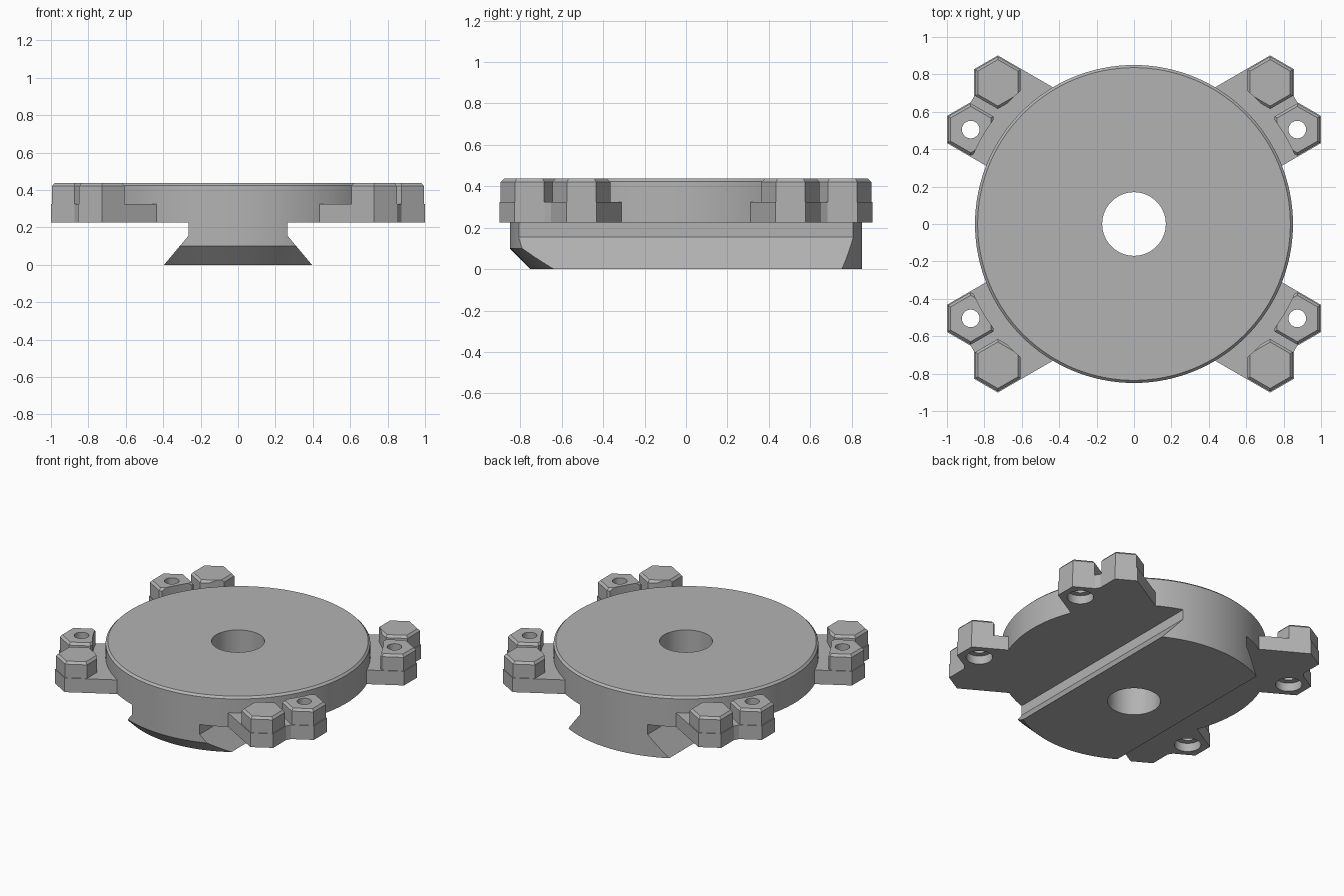
import bpy, bmesh
from math import sin, cos, pi, radians, atan2

if "Cube" in bpy.data.objects:
    bpy.data.objects.remove(bpy.data.objects["Cube"])

grey = bpy.data.materials.new("machined_grey")
grey.use_nodes = True
colour = (0.45, 0.45, 0.45, 1)
grey.diffuse_color = colour
grey.node_tree.nodes["Principled BSDF"].inputs["Base Color"].default_value = colour

BOTTOM, LEDGE, TOP = 0.225, 0.325, 0.437
DISC_R, SEGMENTS = 0.85, 128


def finish(name, bm):
    bmesh.ops.recalc_face_normals(bm, faces=bm.faces)
    mesh = bpy.data.meshes.new(name)
    bm.to_mesh(mesh)
    bm.free()
    mesh.materials.append(grey)
    obj = bpy.data.objects.new(name, mesh)
    bpy.context.collection.objects.link(obj)
    return obj


def loft(name, loops, closed=False):
    """Bridge matching loops of points; cap the ends, or close into a ring."""
    bm = bmesh.new()
    rings = [[bm.verts.new(p) for p in loop] for loop in loops]
    n = len(rings[0])
    pairs = list(zip(rings, rings[1:]))
    if closed:
        pairs.append((rings[-1], rings[0]))
    else:
        bm.faces.new(rings[0])
        bm.faces.new(rings[-1])
    for a, b in pairs:
        for i in range(n):
            j = (i + 1) % n
            bm.faces.new((a[i], a[j], b[j], b[i]))
    return finish(name, bm)


def polygon(radius, sides, centre=(0, 0), start=0):
    return [(centre[0] + radius * cos(start + 2 * pi * i / sides),
             centre[1] + radius * sin(start + 2 * pi * i / sides)) for i in range(sides)]


def at(points, z):
    return [(x, y, z) for x, y in points]


def cylinder(name, radius, z0, z1, centre=(0, 0), sides=SEGMENTS):
    ring = polygon(radius, sides, centre)
    return loft(name, [at(ring, z0), at(ring, z1)])


def select(obj):
    bpy.ops.object.select_all(action="DESELECT")
    obj.select_set(True)
    bpy.context.view_layer.objects.active = obj


def cut(obj, tool, operation="DIFFERENCE"):
    tool.hide_render = True
    mod = obj.modifiers.new("cut", "BOOLEAN")
    mod.operation, mod.object, mod.solver = operation, tool, "EXACT"
    select(obj)
    bpy.ops.object.modifier_apply(modifier=mod.name)
    bpy.data.objects.remove(tool)


def smooth(obj):
    select(obj)
    bpy.ops.object.shade_smooth_by_angle(angle=radians(25))


def mirror(obj):
    mod = obj.modifiers.new("four_corners", "MIRROR")
    mod.use_axis = (True, True, False)
    mod.use_mirror_merge = False


# Bored disc with a chamfered upper rim
profile = [(0.17, BOTTOM), (DISC_R, BOTTOM), (DISC_R, TOP - 0.014),
           (DISC_R - 0.014, TOP), (0.17, TOP)]
disc = loft("disc", [at(polygon(r, SEGMENTS), z) for r, z in profile], closed=True)
smooth(disc)

# Dovetail rail, trimmed round, with a conical chamfer on its front end
half = [(0.395, 0), (0.265, 0.155), (0.265, BOTTOM + 0.005)]
section = half + [(-x, z) for x, z in reversed(half)]
rail = loft("dovetail_rail", [[(x, y, z) for x, z in section] for y in (-1, 1)])
round_loop = polygon(DISC_R, SEGMENTS)
tip = [(x * 0.765, y * 0.765) if y < 0 else (x, y) for x, y in round_loop]
trimmer = loft("rail_trimmer", [at(tip, -0.1), at(round_loop, 0.1), at(round_loop, 0.4)])
cut(rail, trimmer, "INTERSECT")
cut(rail, cylinder("rail_bore", 0.17, -0.1, 0.4))
smooth(rail)

# Lug base: two merged hexagons blending back to the disc
PLAIN, BORED, HEX_R = (0.728, 0.755), (0.873, 0.505), 0.146
hex_a = polygon(HEX_R, 6, PLAIN, pi / 2)
hex_b = polygon(HEX_R, 6, BORED, pi / 2)
root_a, root_b = (0.435, 0.732), (0.78, 0.305)
a0, a1 = atan2(root_b[1], root_b[0]), atan2(root_a[1], root_a[0])
arc = [(0.845 * cos(a0 + (a1 - a0) * i / 12), 0.845 * sin(a0 + (a1 - a0) * i / 12))
       for i in range(1, 12)]
outline = ([root_a, hex_a[0], hex_a[5], hex_a[4]] +
           [hex_b[i] for i in (0, 5, 4, 3)] + [root_b] + arc)
base = loft("lug_base", [at(outline, BOTTOM), at(outline, LEDGE)])
cut(base, cylinder("counterbore", 0.085, 0.1, 0.285, BORED, 48))
cut(base, cylinder("lug_drill", 0.047, 0.1, 0.5, BORED, 48))
smooth(base)
mirror(base)

# Chamfered hexagonal posts, relieved to clear the disc
for name, centre in (("plain_post", PLAIN), ("bored_post", BORED)):
    wide = polygon(HEX_R - 0.006, 6, centre, pi / 2)
    narrow = polygon(HEX_R - 0.022, 6, centre, pi / 2)
    post = loft(name, [at(wide, LEDGE), at(wide, TOP - 0.016), at(narrow, TOP)])
    cut(post, cylinder("clearance", 0.935, 0.2, 0.6))
    if centre is BORED:
        cut(post, cylinder("post_drill", 0.047, 0.1, 0.6, BORED, 48))
    smooth(post)
    mirror(post)
